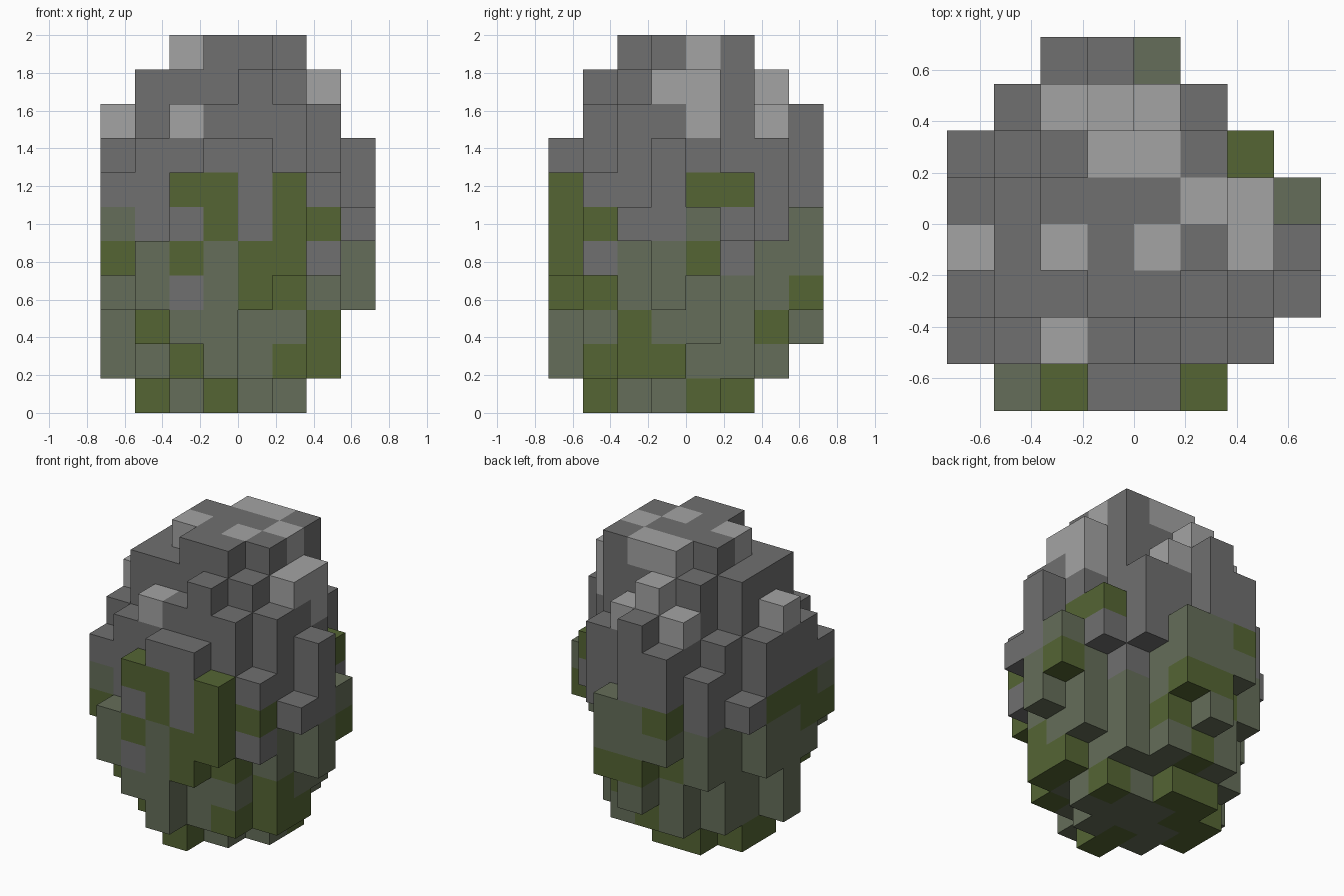
import bpy, bmesh, random
from mathutils import Vector

cube = bpy.data.objects.get("Cube")
if cube:
    bpy.data.objects.remove(cube)

random.seed(4)
UNIT = 2 / 11                       # size of one block
GREY, LIGHT, MOSS, OLIVE = range(4)


def make_material(name, rgb):
    mat = bpy.data.materials.new(name)
    mat.use_nodes = True
    mat.diffuse_color = (*rgb, 1)
    bsdf = mat.node_tree.nodes["Principled BSDF"]
    bsdf.inputs["Base Color"].default_value = (*rgb, 1)
    bsdf.inputs["Roughness"].default_value = 0.9
    return mat


materials = [
    make_material("stone_grey", (0.16, 0.16, 0.16)),
    make_material("pale_stone", (0.37, 0.37, 0.37)),
    make_material("mossy_stone", (0.13, 0.155, 0.10)),
    make_material("olive_moss", (0.09, 0.13, 0.034)),
]

blocks = {}


def column(i, j, low, high):
    """Upright run of blocks at grid cell i (x), j (y)."""
    for k in range(low, high + 1):
        blocks[i, j, k] = GREY


def cut(i, j, low, high):
    for k in range(low, high + 1):
        blocks.pop((i, j, k), None)


# Rounded core: one disc of blocks per layer, given by squared radius
layer_reach = [5] + [9] * 8 + [5, 3]
for k, reach in enumerate(layer_reach):
    for i in range(8):
        for j in range(8):
            if (i - 3.5) ** 2 + (j - 3.5) ** 2 < reach:
                column(i, j, k, k)

# Ridges standing out of the core: front, right, left, back, then corners
for i, low, high in ((1, 3, 4), (2, 2, 6), (3, 1, 7), (4, 3, 7), (5, 4, 6)):
    column(i, 0, low, high)
for j, low, high in ((2, 5, 5), (3, 3, 7), (4, 4, 5)):
    column(7, j, low, high)
for j, low, high in ((1, 4, 6), (2, 3, 7), (3, 1, 8), (4, 3, 7), (5, 5, 5)):
    column(0, j, low, high)
for i, low, high in ((2, 4, 7), (3, 2, 8), (4, 3, 5)):
    column(i, 7, low, high)
for i, j, low, high in ((1, 1, 2, 7), (6, 1, 4, 6), (1, 6, 3, 6)):
    column(i, j, low, high)

# Crown and foot bumps
for i, j, k in ((5, 5, 10), (1, 2, 9), (1, 3, 9), (1, 4, 9), (4, 1, 9),
                (6, 3, 9), (6, 4, 9), (3, 6, 9),
                (1, 3, 0), (1, 4, 0), (3, 1, 0)):
    column(i, j, k, k)

# Chipped corners
for i, j, low, high in ((6, 5, 1, 4), (6, 5, 7, 8), (5, 6, 1, 4), (5, 6, 8, 8),
                        (1, 5, 8, 8), (6, 4, 1, 1), (5, 2, 0, 0),
                        (5, 5, 0, 0), (4, 5, 0, 0)):
    cut(i, j, low, high)

# Moss covers the lower half, broken up by darker growth
for (i, j, k) in sorted(blocks):
    if k < 6:
        blocks[i, j, k] = OLIVE if random.random() < 0.27 else MOSS
    if k == 5 and 0 < i < 7 and 0 < j < 7:
        blocks[i, j, k] = GREY


def paint(colour, i, j, low, high):
    for k in range(low, high + 1):
        if (i, j, k) in blocks:
            blocks[i, j, k] = colour


# Front patches
for i in range(1, 6):
    paint(MOSS, i, 0, 1, 4)
for i, low, high in ((5, 4, 6), (4, 3, 4), (2, 6, 6), (3, 5, 6), (2, 4, 4)):
    paint(OLIVE, i, 0, low, high)
for i, k in ((2, 5), (2, 3), (4, 5)):
    paint(GREY, i, 0, k, k)
for i, low, high in ((1, 1, 2), (2, 1, 1), (3, 0, 0), (5, 1, 1), (6, 5, 5)):
    paint(OLIVE, i, 1, low, high)
for i in (4, 5):
    paint(MOSS, i, 1, 2, 3)
    paint(MOSS, i, 2, 0, 0)
    paint(MOSS, i, 3, 0, 0)
paint(MOSS, 4, 1, 1, 1)
paint(GREY, 6, 1, 4, 4)

# Right side patches
for j in range(2, 7):
    for i in (5, 6):
        paint(MOSS, i, j, 1, 4)
for j in (2, 3):
    paint(MOSS, 7, j, 3, 4)
    paint(GREY, 7, j, 5, 5)
    paint(OLIVE, 6, j, 1, 1)
paint(OLIVE, 6, 2, 2, 2)
paint(OLIVE, 5, 1, 3, 3)
paint(OLIVE, 5, 4, 0, 0)
paint(MOSS, 7, 4, 5, 5)
paint(OLIVE, 7, 4, 4, 4)
paint(OLIVE, 6, 4, 6, 6)
paint(OLIVE, 6, 5, 6, 6)
paint(GREY, 5, 5, 4, 4)

# Left and back patches
paint(MOSS, 0, 1, 5, 5)
paint(OLIVE, 0, 1, 4, 4)
paint(OLIVE, 0, 2, 5, 5)
paint(OLIVE, 0, 3, 5, 5)
paint(MOSS, 0, 3, 1, 3)
paint(GREY, 0, 5, 5, 5)
for i in (2, 3, 4):
    paint(MOSS, i, 7, 2, 5)
paint(OLIVE, 2, 7, 5, 5)
paint(OLIVE, 3, 7, 3, 3)
paint(OLIVE, 4, 7, 3, 3)

# Pale weathered stones on the crown
for i, j, k in ((2, 3, 10), (4, 3, 10), (5, 4, 10), (3, 5, 10), (4, 5, 10),
                (6, 3, 9), (6, 4, 9), (3, 6, 9),
                (0, 3, 8), (2, 1, 8), (6, 4, 8), (2, 6, 8), (4, 6, 8)):
    paint(LIGHT, i, j, k, k)

# Skin: keep only the block sides that face open air
bm = bmesh.new()
axes = [Vector((1, 0, 0)), Vector((0, 1, 0)), Vector((0, 0, 1))]
for cell, colour in blocks.items():
    centre = Vector(cell) + Vector((-3.5, -3.5, 0.5))
    for a in range(3):
        for sign in (-1, 1):
            normal = axes[a] * sign
            if tuple(int(c) for c in Vector(cell) + normal) in blocks:
                continue
            u = axes[(a + 1) % 3] / 2
            v = axes[(a + 2) % 3] / 2 * sign
            mid = centre + normal / 2
            ring = [mid - u - v, mid + u - v, mid + u + v, mid - u + v]
            face = bm.faces.new([bm.verts.new(p * UNIT) for p in ring])
            face.material_index = colour
bmesh.ops.remove_doubles(bm, verts=bm.verts, dist=0.001)

mesh = bpy.data.meshes.new("mossy_boulder")
bm.to_mesh(mesh)
bm.free()
for mat in materials:
    mesh.materials.append(mat)
boulder = bpy.data.objects.new("mossy_boulder", mesh)
bpy.context.collection.objects.link(boulder)
